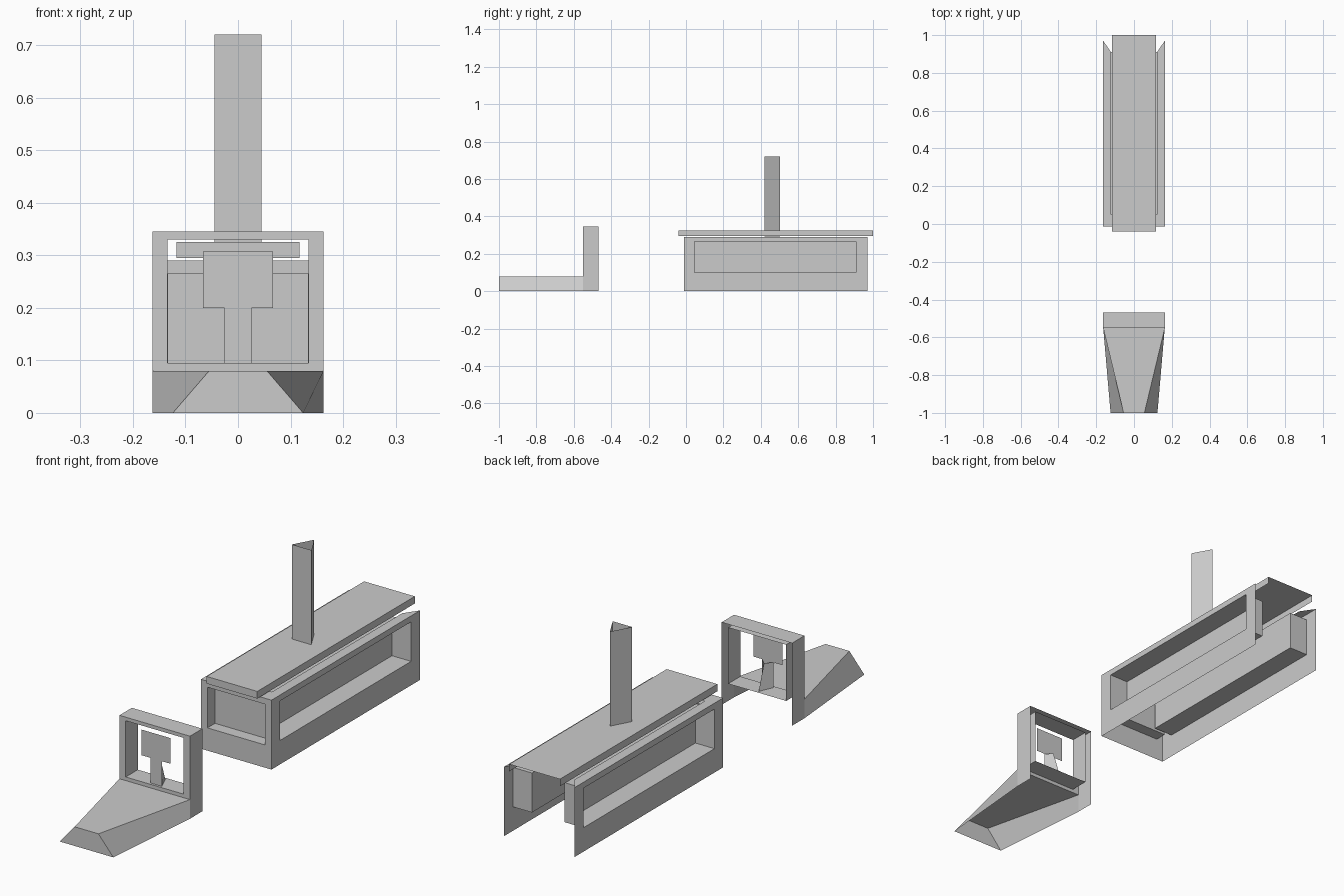
import bpy, bmesh
from mathutils import Vector

if "Cube" in bpy.data.objects:
    bpy.data.objects.remove(bpy.data.objects["Cube"])


def finish(bm, name):
    bmesh.ops.remove_doubles(bm, verts=bm.verts, dist=0.0001)
    bmesh.ops.recalc_face_normals(bm, faces=bm.faces)
    me = bpy.data.meshes.new(name)
    bm.to_mesh(me)
    bm.free()
    ob = bpy.data.objects.new(name, me)
    bpy.context.collection.objects.link(ob)
    return ob


def face(bm, pts):
    bm.faces.new([bm.verts.new(p) for p in pts])


def bridge(bm, a, b, skip=()):
    # Quads between two matching closed loops
    n = len(a)
    for i in range(n):
        if i not in skip:
            j = (i + 1) % n
            face(bm, (a[i], a[j], b[j], b[i]))


def recess(bm, outer, inner, depth, closed=True):
    # Flat frame with a sunk opening
    deep = [Vector(p) + Vector(depth) for p in inner]
    bridge(bm, outer, inner)
    bridge(bm, inner, deep)
    if closed:
        face(bm, deep)


def rect_xz(x, z0, z1, y):
    return [(-x, y, z0), (x, y, z0), (x, y, z1), (-x, y, z1)]


def rect_yz(y0, y1, z0, z1, x):
    return [(x, y0, z0), (x, y1, z0), (x, y1, z1), (x, y0, z1)]


def hood(bm, front, back):
    # Front, sides and top; open underneath and behind
    face(bm, front)
    bridge(bm, front, back, skip=(0,))


W = 0.163

# Sloped nose
bm = bmesh.new()
hood(bm, [(-0.124, -1, 0), (0.124, -1, 0), (0.055, -1, 0.08), (-0.055, -1, 0.08)],
     rect_xz(W, 0, 0.08, -0.55))
finish(bm, "nose")

# Cab shell with a window opening
bm = bmesh.new()
bridge(bm, rect_xz(W, 0, 0.345, -0.55), rect_xz(W, 0, 0.345, -0.468), skip=(0,))
recess(bm, rect_xz(W, 0.08, 0.345, -0.55), rect_xz(0.134, 0.095, 0.33, -0.55),
       (0, 0.08, 0), closed=False)
finish(bm, "cab_frame")

# Flat panel on a tapering post
bm = bmesh.new()
face(bm, rect_xz(0.067, 0.2, 0.307, -0.54))
finish(bm, "cab_panel")
bm = bmesh.new()
bridge(bm, [(-0.026, -0.54, 0.095), (0.026, -0.54, 0.095), (0, -0.48, 0.095)],
       [(-0.026, -0.54, 0.2), (0.026, -0.54, 0.2), (0, -0.515, 0.2)])
finish(bm, "panel_post")

# Body: sunk front and side panels, top rim, open back and underside
bm = bmesh.new()
recess(bm, rect_xz(W, 0, 0.29, -0.012), rect_xz(0.133, 0.095, 0.265, -0.012), (0, 0.05, 0))
for s in (-1, 1):
    recess(bm, rect_yz(-0.012, 0.97, 0, 0.29, s * W),
           rect_yz(0.045, 0.91, 0.1, 0.265, s * W), (-s * 0.088, 0, 0))
rim = [(W, 0.97), (W, -0.012), (-W, -0.012), (-W, 0.97)]
hole = [(0.122, 0.91), (0.122, 0.05), (-0.122, 0.05), (-0.122, 0.91)]
bridge(bm, [(x, y, 0.29) for x, y in rim], [(x, y, 0.29) for x, y in hole], skip=(3,))
finish(bm, "body")

# Roof cover
bm = bmesh.new()
hood(bm, rect_xz(0.117, 0.295, 0.325, -0.04), rect_xz(0.117, 0.295, 0.325, 1.0))
finish(bm, "roof")

# Three-sided chimney tube
bm = bmesh.new()
tri = [(-0.045, 0.42), (0.045, 0.42), (0, 0.502)]
bridge(bm, [(x, y, 0.292) for x, y in tri], [(x, y, 0.72) for x, y in tri])
finish(bm, "chimney")
